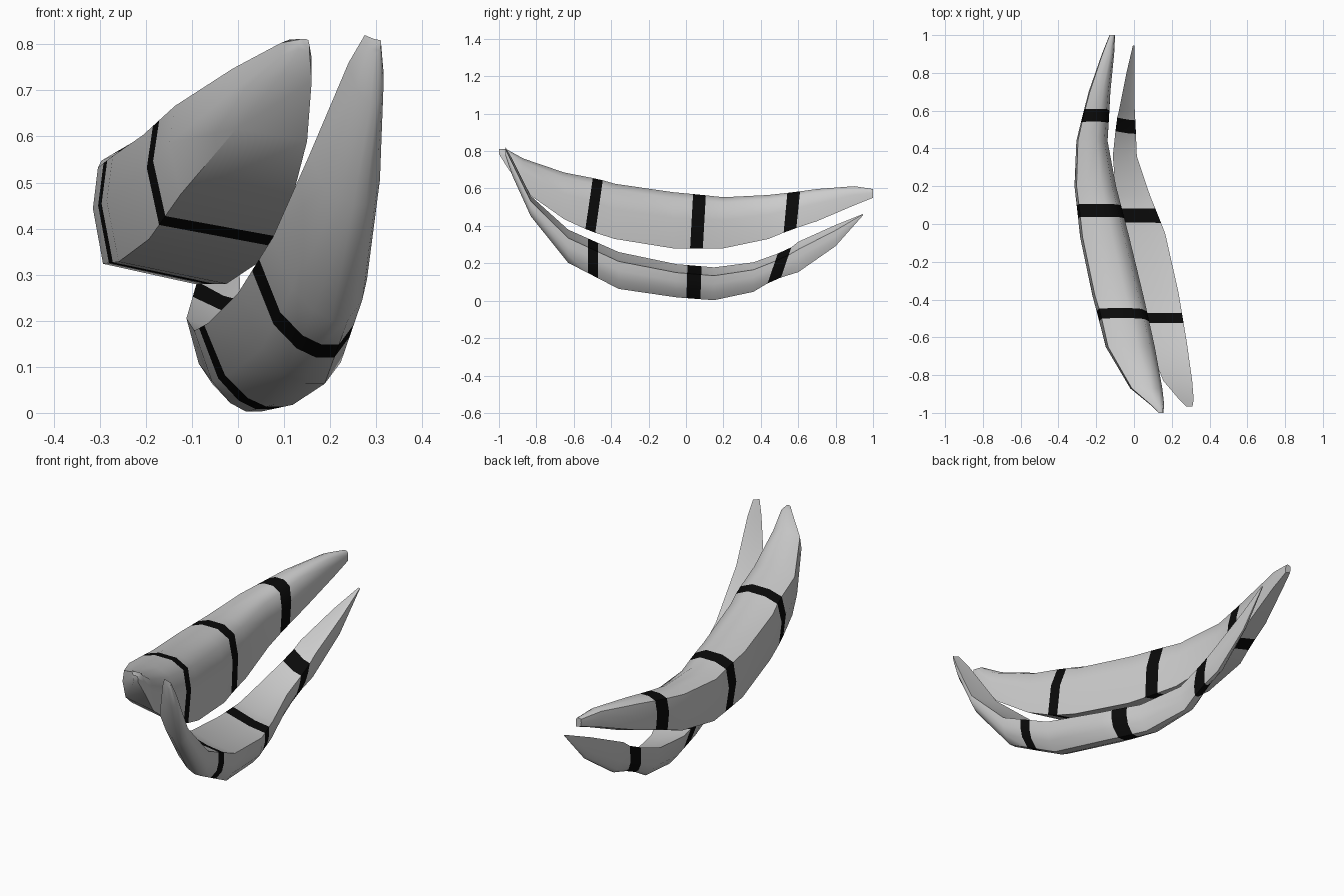
import bpy, bmesh, math

if "Cube" in bpy.data.objects:
    bpy.data.objects.remove(bpy.data.objects["Cube"])

black = bpy.data.materials.new("band_black")
black.diffuse_color = (0.003, 0.003, 0.003, 1)
black.use_nodes = True
black.node_tree.nodes["Principled BSDF"].inputs["Base Color"].default_value = black.diffuse_color
grey = bpy.data.materials.new("shell_grey")
grey.diffuse_color = (0.55, 0.55, 0.55, 1)
grey.use_nodes = True
grey.node_tree.nodes["Principled BSDF"].inputs["Base Color"].default_value = grey.diffuse_color


def sample(table, y):
    """Interpolate left, right, bottom and top limits at y."""
    for a, b in zip(table, table[1:]):
        if a[0] <= y <= b[0]:
            t = (y - a[0]) / (b[0] - a[0])
            return [p + (q - p) * t for p, q in zip(a, b)]


def build_shell(name, table, section, bands):
    """Loft a section along y; each band is (start, end, lean)."""
    rows = [list(r) + [0] for r in table]
    for y0, y1, lean in bands:
        rows = [r for r in rows if not y0 - 0.04 < r[0] < y1 + 0.04]
        rows += [sample(table, y) + [lean] for y in (y0, y1)]
    rows.sort()
    bm = bmesh.new()
    rings = []
    for y, xl, xr, zb, zt, lean in rows:
        rings.append([bm.verts.new(((xl + xr) / 2 + u * (xr - xl) / 2,
                                    y + lean * v,
                                    (zb + zt) / 2 + v * (zt - zb) / 2))
                      for u, v in section])
    n = len(section)
    for i in range(len(rings) - 1):
        mid = (rows[i][0] + rows[i + 1][0]) / 2
        dark = any(a < mid < b for a, b, _ in bands)
        for k in range(n):
            m = (k + 1) % n
            f = bm.faces.new((rings[i][k], rings[i][m],
                              rings[i + 1][m], rings[i + 1][k]))
            f.material_index = int(dark)
    bm.faces.new(rings[0])
    bm.faces.new(rings[-1])
    bmesh.ops.recalc_face_normals(bm, faces=bm.faces)
    mesh = bpy.data.meshes.new(name)
    bm.to_mesh(mesh)
    bm.free()
    mesh.materials.append(grey)
    mesh.materials.append(black)
    ob = bpy.data.objects.new(name, mesh)
    bpy.context.collection.objects.link(ob)
    bpy.ops.object.select_all(action='DESELECT')
    bpy.context.view_layer.objects.active = ob
    ob.select_set(True)
    bpy.ops.object.shade_smooth_by_angle(angle=math.radians(50))
    return ob


# Upper shell: boxy section with rounded top
upper_section = [(-0.9, 0.85), (-0.4, 1), (0.3, 1), (0.8, 0.78), (1, 0.1),
                 (1, -1), (-0.8, -0.68), (-1, 0.2)]
upper = [  # y, left, right, bottom, top
    (-1.0, 0.13, 0.155, 0.785, 0.812), (-0.96, 0.09, 0.16, 0.72, 0.81),
    (-0.87, -0.02, 0.15, 0.59, 0.76), (-0.65, -0.15, 0.11, 0.435, 0.685),
    (-0.38, -0.22, 0.05, 0.33, 0.625), (-0.07, -0.285, -0.025, 0.28, 0.58),
    (0.2, -0.315, -0.095, 0.28, 0.553), (0.44, -0.305, -0.14, 0.33, 0.565),
    (0.7, -0.24, -0.125, 0.425, 0.597), (0.9, -0.17, -0.105, 0.51, 0.612),
    (1.0, -0.13, -0.10, 0.55, 0.597)]
build_shell("upper_shell", upper, upper_section,
            [(-0.518, -0.465, 0.02), (0.03, 0.098, 0.008), (0.532, 0.6, 0.01)])

# Lower shell: sloping hollow top and rounded keel
lower_section = [(-1, 1), (0.2, 0.62), (1, 0.5), (1, 0), (0.9, -0.5),
                 (0.6, -0.97), (0.25, -0.97), (-0.13, -0.76), (-0.58, -0.22)]
lower = [
    (-0.965, 0.275, 0.31, 0.775, 0.82), (-0.93, 0.24, 0.316, 0.67, 0.76),
    (-0.83, 0.155, 0.308, 0.45, 0.56), (-0.63, 0.075, 0.28, 0.2, 0.38),
    (-0.36, 0.0, 0.235, 0.06, 0.26), (-0.05, -0.065, 0.165, 0.015, 0.195),
    (0.15, -0.095, 0.085, 0.0, 0.178), (0.36, -0.112, 0.015, 0.045, 0.205),
    (0.6, -0.08, 0.004, 0.15, 0.315), (0.8, -0.04, 0.003, 0.29, 0.405),
    (0.945, -0.006, 0.002, 0.455, 0.463)]
build_shell("lower_shell", lower, lower_section,
            [(-0.525, -0.47, 0.0), (0.005, 0.08, 0.003), (0.463, 0.535, 0.028)])
